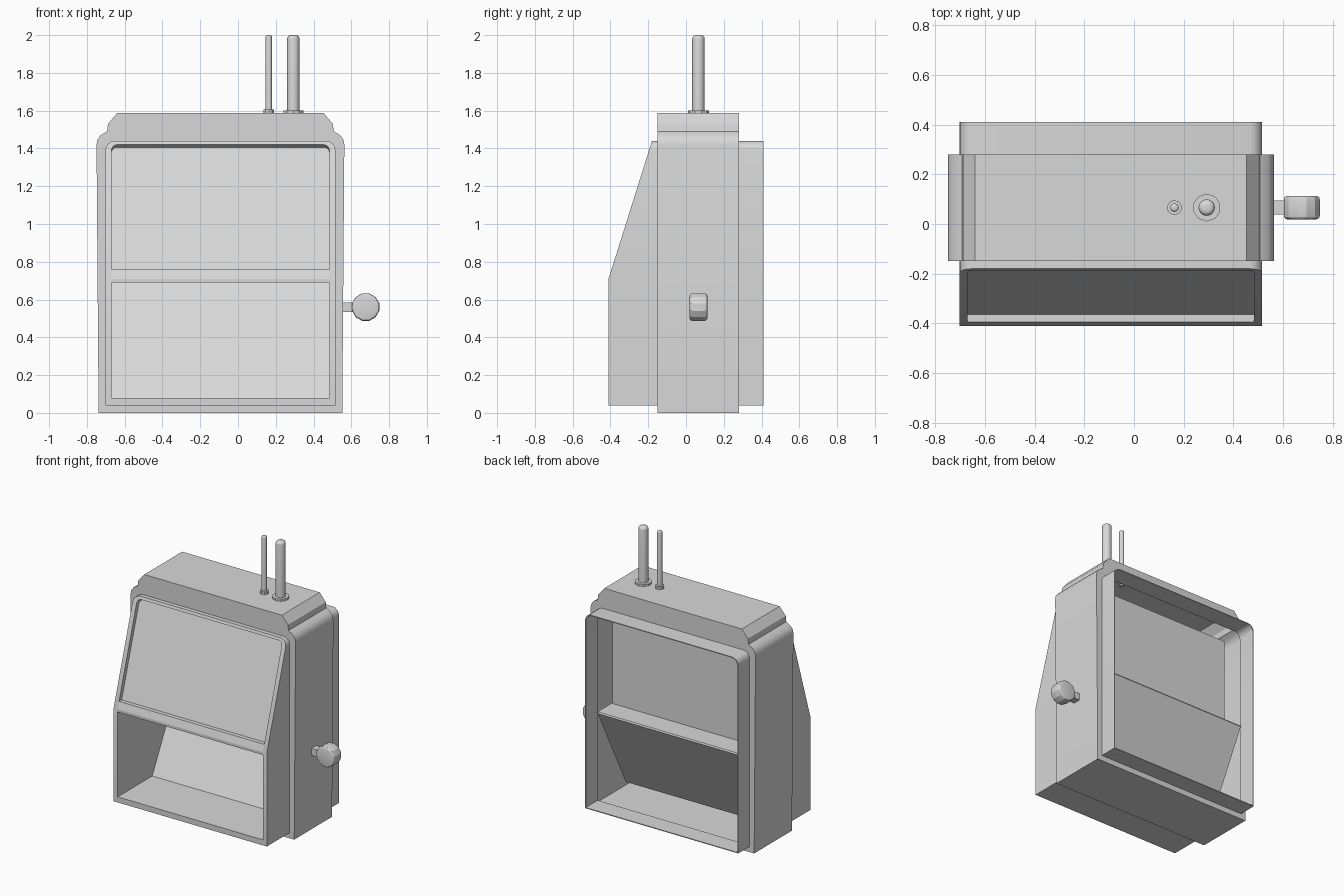
import bpy, bmesh, math
from mathutils import Matrix

if "Cube" in bpy.data.objects:
    bpy.data.objects.remove(bpy.data.objects["Cube"])

mat = bpy.data.materials.new("plain_grey")
mat.use_nodes = True
GREY = (0.69, 0.69, 0.69, 1)
mat.diffuse_color = GREY
mat.node_tree.nodes["Principled BSDF"].inputs["Base Color"].default_value = GREY

CX = -0.093                 # centre of the cabinet across x
HALF = 0.577                # half width of the openings
FRONT, BACK = -0.15, 0.28   # cabinet faces
THIN = 0.006                # sheet thickness


def finish(name, bm, smooth=True):
    bmesh.ops.recalc_face_normals(bm, faces=bm.faces)
    mesh = bpy.data.meshes.new(name)
    bm.to_mesh(mesh)
    bm.free()
    mesh.materials.append(mat)
    ob = bpy.data.objects.new(name, mesh)
    bpy.context.collection.objects.link(ob)
    if smooth:
        bpy.ops.object.select_all(action='DESELECT')
        ob.select_set(True)
        bpy.context.view_layer.objects.active = ob
        bpy.ops.object.shade_smooth_by_angle(angle=math.radians(28))
    return ob


def mirrored(half):
    """Full outline from the points of one half."""
    return half + [(-x, z) for x, z in reversed(half)]


def rounded(w, z0, z1, r):
    """Square-footed outline with rounded top corners and a break at the hood bend."""
    arc = [(w - r + r * math.cos(a), z1 - r + r * math.sin(a))
           for a in (i * math.pi / 8 for i in range(5))]
    return mirrored([(w, z0), (w, .71)] + arc)


def inset(outline):
    """Outline drawn in by the sheet thickness."""
    zs = [z for _, z in outline]
    mid, tall = (min(zs) + max(zs)) / 2, (max(zs) - min(zs)) / 2
    return [(x * (1 - THIN / .6), mid + (z - mid) * (1 - THIN / tall)) for x, z in outline]


def shell(name, sections):
    """Closed tube lofted through (outline, y) loops, the last joined to the first."""
    bm = bmesh.new()
    loops = []
    for outline, y in sections:
        depth = y if callable(y) else (lambda z, y=y: y)
        loops.append([bm.verts.new((CX + x, depth(z), z)) for x, z in outline])
    for a, b in zip(loops, loops[1:] + loops[:1]):
        for i in range(len(a)):
            j = (i + 1) % len(a)
            bm.faces.new((a[i], a[j], b[j], b[i]))
    return finish(name, bm)


def prism(name, profile, x0=-HALF, x1=HALF):
    """A y-z profile run across x."""
    bm = bmesh.new()
    ends = [[bm.verts.new((CX + x, y, z)) for y, z in profile] for x in (x0, x1)]
    for e in ends:
        bm.faces.new(e)
    for i in range(len(profile)):
        j = (i + 1) % len(profile)
        bm.faces.new((ends[0][i], ends[0][j], ends[1][j], ends[1][i]))
    return finish(name, bm, False)


def rod(name, x, y, z0, z1, r, sides, bevel=0.0):
    """Upright cylinder with an optional rounded top."""
    bm = bmesh.new()
    bmesh.ops.create_cone(bm, cap_ends=True, segments=sides, radius1=r, radius2=r,
                          depth=z1 - z0, matrix=Matrix.Translation((x, y, (z0 + z1) / 2)))
    if bevel:
        top = [e for e in bm.edges if all(v.co.z > z1 - 0.001 for v in e.verts)]
        bmesh.ops.bevel(bm, geom=top, offset=bevel, segments=4, profile=0.5, affect='EDGES')
    return finish(name, bm)


def slope(z):
    """Depth of the hood front: upright below, leaning back above."""
    return -0.41 + 0.315 * max(0, z - 0.71)


# Outlines
body = mirrored([(.645, 0), (.656, 1.42), (.651, 1.447), (.633, 1.471),
                 (.60, 1.49), (.595, 1.53), (.547, 1.587)])
rim = rounded(.609, .04, 1.44, .05)
opening = rounded(HALF, .08, 1.42, .03)
hole = rounded(HALF, .08, 1.40, .03)

# Thin hollow cabinet, front hood and open rear rim
shell("cabinet", [(body, FRONT), (body, BACK), (rim, BACK), (inset(rim), BACK - THIN),
                  (inset(body), BACK - THIN), (inset(body), FRONT + THIN),
                  (hole, FRONT + THIN), (hole, FRONT)])
shell("front_hood", [(rim, slope), (rim, FRONT), (hole, FRONT), (opening, slope)])
shell("rear_rim", [(rim, BACK), (rim, .41), (inset(rim), .41), (inset(rim), BACK - THIN)])

# Crossbar, with the screen box set back behind the hood
prism("crossbar", [(slope(.69), .69), (slope(.71), .71), (slope(.76), .76),
                   (-.35, .76), (-.35, .69)])
prism("screen_box", [(slope(.70) + .03, .70), (slope(.74) + .03, .74),
                     (slope(1.41) + .03, 1.41), (FRONT + THIN, 1.42),
                     (.145, 1.42), (.145, .70)])

# Tray recess: roof, sloping back, floor and cheeks
prism("tray_roof", [(-.37, .69), (-.37, .70), (.305, .70), (.31, .69)])
prism("tray_back", [(-.02, .075), (.303, .69), (.31, .69), (-.013, .075)])
prism("tray_floor", [(FRONT, .074), (FRONT, .08), (-.012, .08), (-.015, .074)])
for label, x in (("left", HALF), ("right", -HALF - THIN)):
    prism("tray_cheek_" + label, [(FRONT, .075), (-.015, .075), (.31, .70), (FRONT, .70)],
          x, x + THIN)

# Aerials with their collars
for label, x, r, collar, h in (("thick", .293, .033, .056, .015), ("thin", .163, .017, .03, .02)):
    rod(label + "_aerial", x, .066, 1.575, 2.0, r, 20, r * .6)
    rod(label + "_aerial_collar", x, .066, 1.587, 1.587 + h, collar, 10)

# Side knob on a short stem
bm = bmesh.new()
bmesh.ops.create_cube(bm, size=1, matrix=Matrix.Translation((.582, .067, .56))
                      @ Matrix.Diagonal((.08, .056, .05, 1)))
finish("knob_stem", bm, False)
bm = bmesh.new()
bmesh.ops.create_cone(bm, cap_ends=True, segments=12, radius1=.075, radius2=.075, depth=.094,
                      matrix=Matrix.Translation((.676, .066, .56))
                      @ Matrix.Rotation(math.pi / 2, 4, 'X') @ Matrix.Rotation(math.pi / 12, 4, 'Z'))
caps = [e for e in bm.edges if abs(e.verts[0].co.y - e.verts[1].co.y) < .001]
bmesh.ops.bevel(bm, geom=caps, offset=.014, segments=3, profile=0.5, affect='EDGES')
finish("side_knob", bm)
